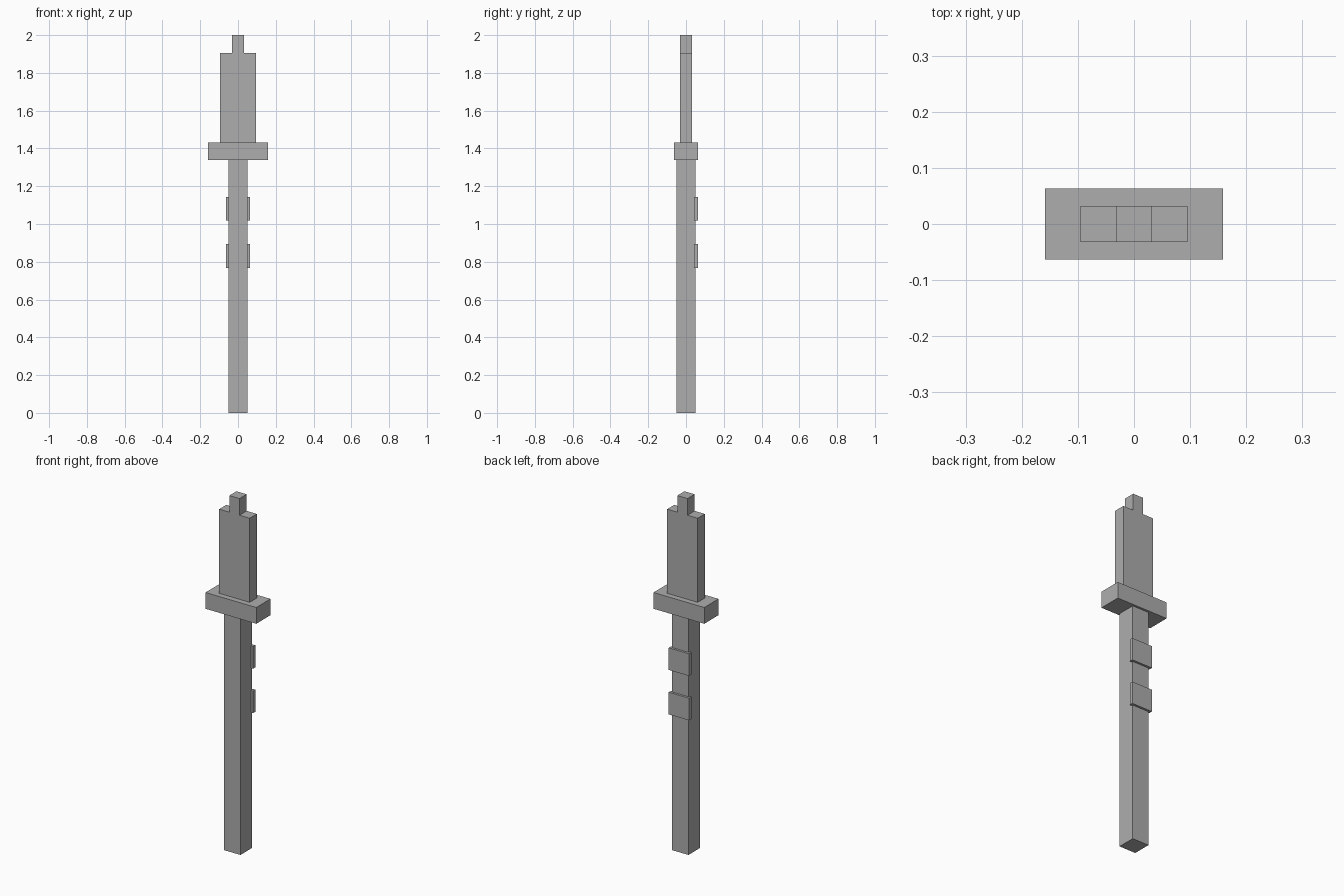
import bpy
import bmesh

if "Cube" in bpy.data.objects:
    bpy.data.objects.remove(bpy.data.objects["Cube"])

grey = bpy.data.materials.new("plain_grey")
grey.diffuse_color = (0.42, 0.42, 0.42, 1)
grey.use_nodes = True
grey.node_tree.nodes["Principled BSDF"].inputs["Base Color"].default_value = grey.diffuse_color


def box(name, x, y, z):
    """Box spanning the given (min, max) ranges."""
    bm = bmesh.new()
    bmesh.ops.create_cube(bm, size=1)
    for v in bm.verts:
        v.co = [r[0] + (c + 0.5) * (r[1] - r[0]) for c, r in zip(v.co, (x, y, z))]
    mesh = bpy.data.meshes.new(name)
    bm.to_mesh(mesh)
    bm.free()
    mesh.materials.append(grey)
    obj = bpy.data.objects.new(name, mesh)
    bpy.context.collection.objects.link(obj)
    return obj


# Long square shaft
box("shaft", (-0.051, 0.051), (-0.051, 0.051), (0, 1.339))

# Wide crossguard
box("guard", (-0.1585, 0.1585), (-0.0635, 0.0635), (1.339, 1.431))

# Flat blade and its narrow tip
box("blade", (-0.0955, 0.0955), (-0.0317, 0.0317), (1.431, 1.906))
box("blade_tip", (-0.0317, 0.0317), (-0.0317, 0.0317), (1.906, 2.0))

# Two plates on the back of the shaft
for i, z in enumerate((0.768, 1.019)):
    box(f"back_plate_{i + 1}", (-0.0635, 0.0635), (0.043, 0.0635), (z, z + 0.125))
